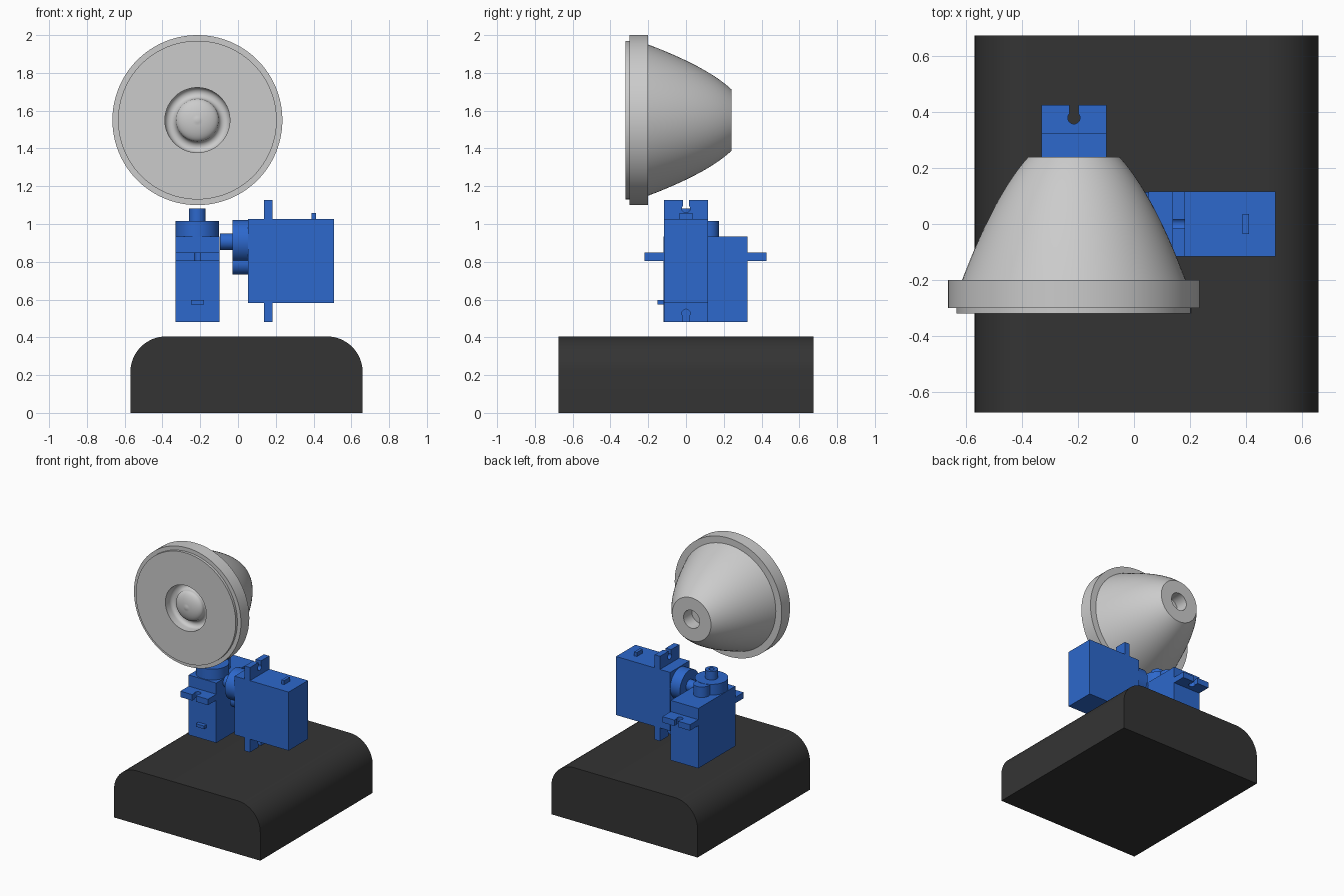
import bpy, bmesh
from math import radians, cos, sin, acos, pi, sqrt, degrees
from mathutils import Matrix, Vector

cube = bpy.data.objects.get("Cube")
if cube:
    bpy.data.objects.remove(cube, do_unlink=True)


def material(name, rgb):
    m = bpy.data.materials.new(name)
    m.use_nodes = True
    m.diffuse_color = (*rgb, 1)
    m.node_tree.nodes["Principled BSDF"].inputs["Base Color"].default_value = (*rgb, 1)
    return m


blue = material("servo blue", (0.026, 0.138, 0.604))
grey = material("lamp grey", (0.6, 0.6, 0.6))
dark = material("base charcoal", (0.034, 0.034, 0.034))


def finish(name, bm, mat, place):
    bmesh.ops.recalc_face_normals(bm, faces=bm.faces)
    mesh = bpy.data.meshes.new(name)
    bm.to_mesh(mesh)
    bm.free()
    mesh.materials.append(mat)
    ob = bpy.data.objects.new(name, mesh)
    bpy.context.collection.objects.link(ob)
    ob.matrix_world = place
    bpy.ops.object.select_all(action="DESELECT")
    ob.select_set(True)
    bpy.context.view_layer.objects.active = ob
    bpy.ops.object.shade_smooth_by_angle(angle=radians(30))
    return ob


def prism(name, outline, low, high, mat, place):
    """Extrude a flat outline along local z."""
    bm = bmesh.new()
    face = bm.faces.new([bm.verts.new((x, y, low)) for x, y in outline])
    top = bmesh.ops.extrude_face_region(bm, geom=[face])["geom"]
    bmesh.ops.translate(bm, vec=(0, 0, high - low),
                        verts=[v for v in top if isinstance(v, bmesh.types.BMVert)])
    return finish(name, bm, mat, place)


def lathe(name, profile, mat, place, steps=64):
    """Turn (radius, height) points around local z."""
    bm = bmesh.new()
    vs = [bm.verts.new((r, 0, h)) for r, h in profile]
    es = [bm.edges.new(pair) for pair in zip(vs, vs[1:])]
    bmesh.ops.spin(bm, geom=vs + es, cent=(0, 0, 0), axis=(0, 0, 1),
                   angle=2 * pi, steps=steps)
    bmesh.ops.remove_doubles(bm, verts=bm.verts, dist=1e-5)
    return finish(name, bm, mat, place)


def arc(cx, cy, rx, ry, start, end, n):
    angles = [radians(start + (end - start) * i / n) for i in range(n + 1)]
    return [(cx + rx * cos(a), cy + ry * sin(a)) for a in angles]


def rect(x, y0, y1):
    return [(-x, y0), (x, y0), (x, y1), (-x, y1)]


# Base block with two rounded long edges
left, right, top, fillet = -0.57, 0.66, 0.405, 0.19
outline = ([(left, 0), (right, 0)]
           + arc(right - fillet, top - fillet, fillet, fillet, 0, 90, 16)
           + arc(left + fillet, top - fillet, fillet, fillet, 90, 180, 16))
prism("base", outline, -0.675, 0.675, dark, Matrix.Rotation(pi / 2, 4, "X"))

# Reflector: pointed bulb, round groove, front lip, flange, parabolic bowl, rear socket
bulb = arc(0, -0.27, 0.113, 0.045, 90, 0, 12)
bulb = [(r, -0.54 - h) for r, h in bulb]
bulb[0] = (0, -0.32)
groove = arc(0.1425, -0.27, 0.0295, 0.03, 180, 0, 12)
rim = [(0.172, -0.32), (0.42, -0.32), (0.42, -0.30),
       (0.45, -0.30), (0.45, -0.20)]
bowl = []
for i in range(21):
    y = -0.20 + 0.44 * i / 20
    bowl.append((sqrt(0.303 * (0.328 - y)), y))
socket = [(0.068, 0.24), (0.068, 0.14), (0, 0.14)]
lathe("reflector", bulb + groove[1:] + rim + bowl + socket, grey,
      Matrix.Translation((-0.215, 0, 1.55)) @ Matrix.Rotation(-pi / 2, 4, "X"), 96)


def tab_outline(end, sign):
    """Mounting tab with a keyhole slot open to its outer edge."""
    w, slot, r = 0.116, 0.016, 0.022
    a = degrees(acos(slot / r))
    pts = [(-w, 0), (w, 0), (w, 0.1), (slot, 0.1)]
    pts += arc(0, 0.055, r, r, a, -180 - a, 16)
    pts += [(-slot, 0.1), (-w, 0.1)]
    return [(x, end + sign * y) for x, y in pts]


def servo(name, place):
    """Output shaft on local z, cable end towards local -y."""
    w, near, far = 0.116, -0.12, 0.325
    prism(name + "_body", rect(w, near, far), 0, 0.455, blue, place)
    prism(name + "_cable_tab", tab_outline(near, -1), 0.325, 0.37, blue, place)
    prism(name + "_far_tab", tab_outline(far, 1), 0.325, 0.37, blue, place)
    prism(name + "_cable_plug", rect(0.035, near - 0.03, near), 0.095, 0.118, blue, place)
    lathe(name + "_gear_housing", [(0, 0.45), (0.115, 0.45), (0.115, 0.537), (0, 0.537)],
          blue, place)
    lathe(name + "_idler_housing", [(0, 0.45), (0.058, 0.45), (0.058, 0.535), (0, 0.535)],
          blue, place @ Matrix.Translation((0, 0.117, 0)), 40)
    lathe(name + "_shaft", [(0, 0.53), (0.044, 0.53), (0.044, 0.602), (0.02, 0.602),
                            (0.02, 0.545), (0, 0.545)], blue, place, 32)


# Upright pan servo, and tilt servo turned so its shaft points to -x
servo("pan_servo", Matrix.Translation((-0.215, 0, 0.48)))
turn = Matrix((Vector((0, 0, -1)), Vector((1, 0, 0)), Vector((0, -1, 0)))).to_4x4()
servo("tilt_servo", Matrix.Translation((0.507, 0, 0.907)) @ turn)
